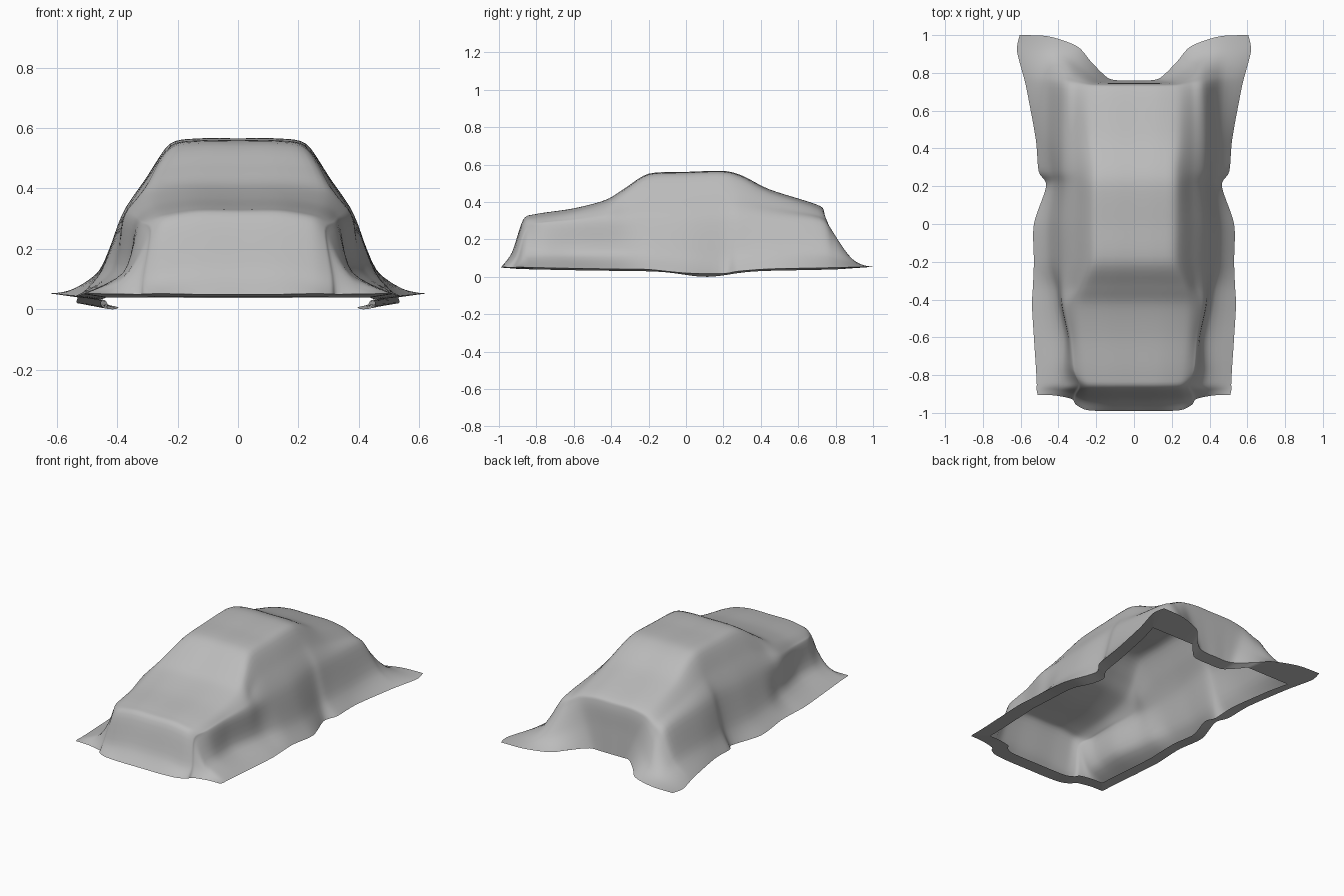
import bpy
import bmesh
from math import exp
from mathutils import Vector

if "Cube" in bpy.data.objects:
    bpy.data.objects.remove(bpy.data.objects["Cube"])

STEPS = 5

# Cross-sections from nose to tail:
# y centre, y hem, top height, top half-width, shoulder height,
# shoulder, skirt and hem half-widths
SECTIONS = [
    (-.99, -.905, .05, .25, .05, .33, .42, .51),
    (-.93, -.88, .13, .25, .11, .325, .41, .515),
    (-.87, -.84, .305, .24, .24, .3, .375, .515),
    (-.8, -.75, .335, .255, .27, .33, .38, .52),
    (-.6, -.6, .365, .275, .28, .345, .375, .53),
    (-.43, -.43, .41, .285, .29, .38, .405, .54),
    (-.33, -.33, .47, .265, .3, .38, .42, .535),
    (-.2, -.2, .55, .225, .31, .38, .45, .53),
    (0, 0, .56, .225, .31, .385, .455, .53),
    (.2, .2, .565, .225, .32, .37, .425, .465),
    (.3, .28, .54, .225, .32, .38, .44, .505),
    (.45, .45, .465, .235, .31, .38, .455, .52),
    (.7, .72, .385, .235, .29, .37, .46, .57),
    (.74, .8, .34, .22, .23, .36, .465, .59),
    (.75, .92, .2, .18, .105, .355, .47, .62),
    (.76, 1, .05, .14, .05, .3, .45, .605),
]


def hem_height(y):
    """Height of the hem: up at nose and tail, sagging beside the doors."""
    return .04 + .015 * y * y - .03 * exp(-((y - .11) / .17) ** 2)


def smooth_path(points):
    """Pass a smooth curve through the points."""
    out = []
    for i in range(len(points) - 1):
        a, b = points[i], points[i + 1]
        before = points[i - 1] if i else a
        after = points[min(i + 2, len(points) - 1)]
        ta, tb = (b - before) * .42, (after - a) * .42
        for k in range(STEPS):
            t = k / STEPS
            s = t * t * (3 - 2 * t)
            out.append(a.lerp(b, s) + ta * (t * (1 - t) ** 2)
                       - tb * (t * t * (1 - t)))
    return out + [points[-1]]


def section(y, y_hem, top, x_top, z_sh, x_sh, x_skirt, x_hem):
    """Full cross-section from the right hem over the top to the left hem."""
    hem = hem_height(y_hem)
    edge = max(top - .018, hem)
    skirt = hem + .33 * (z_sh - hem)
    # Rounded fenders at the nose, straight windows further back
    bulge = .72 if y < -.4 else .53
    x_window = x_top + bulge * (x_sh - x_top)
    half = [(x_top * .55, 0, top), (x_top, .06, edge),
            (x_window, .4, (edge + z_sh) / 2), (x_sh, .75, z_sh),
            (x_skirt, .97, skirt), (x_hem, 1, hem)]
    left = [Vector((x, y + (y_hem - y) * f, z)) for x, f, z in half]
    right = [Vector((-p.x, p.y, p.z)) for p in reversed(left)]
    return smooth_path(right + [Vector((0, y, top))] + left)


# Draped sheet: smooth across each section, then along the length
across = [section(*s) for s in SECTIONS]
along = [smooth_path(list(line)) for line in zip(*across)]

bm = bmesh.new()
grid = [[bm.verts.new(p) for p in line] for line in along]
for a, b in zip(grid, grid[1:]):
    for j in range(len(a) - 1):
        bm.faces.new((a[j], b[j], b[j + 1], a[j + 1]))

# Hem tucked inward underneath all round
hem_edges = [e for e in bm.edges if e.is_boundary]
tuck = bmesh.ops.extrude_edge_only(bm, edges=hem_edges)
for v in tuck["geom"]:
    if isinstance(v, bmesh.types.BMVert):
        v.co.x *= .85
        v.co.y = min(v.co.y * .9, .8)
        v.co.z = hem_height(v.co.y) - .01
bmesh.ops.recalc_face_normals(bm, faces=bm.faces)
if max(bm.faces, key=lambda f: f.calc_center_median().z).normal.z < 0:
    bmesh.ops.reverse_faces(bm, faces=bm.faces)

mesh = bpy.data.meshes.new("car_cover")
bm.to_mesh(mesh)
bm.free()
cover = bpy.data.objects.new("car_cover", mesh)
bpy.context.collection.objects.link(cover)

# Plain grey cloth
grey = bpy.data.materials.new("grey_cloth")
grey.use_nodes = True
grey.diffuse_color = (.5, .5, .5, 1)
grey.node_tree.nodes["Principled BSDF"].inputs["Base Color"].default_value = (.5, .5, .5, 1)
mesh.materials.append(grey)

bpy.context.view_layer.objects.active = cover
cover.select_set(True)
bpy.ops.object.shade_smooth_by_angle(angle=1.1)
